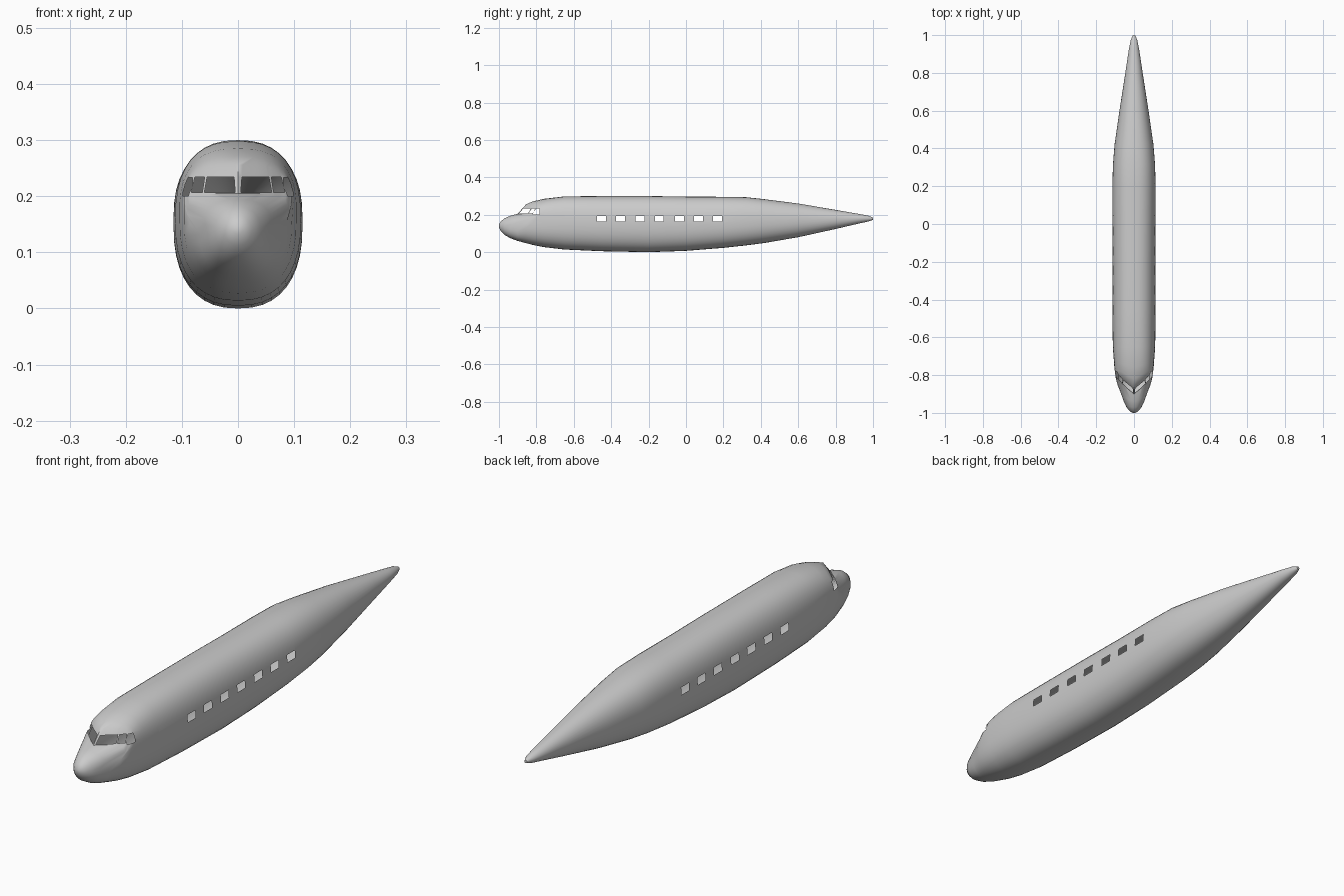
import bpy, bmesh, math
from mathutils import Vector

if "Cube" in bpy.data.objects:
    bpy.data.objects.remove(bpy.data.objects["Cube"])

SEG = 40
# stations: y, top z, bottom z, half width, upper squareness, sweep of the upper half
ROWS = [
    (-1.0, .148, .132, .008, 2.0, 0), (-.99, .165, .112, .024, 2.0, 0),
    (-.97, .181, .092, .040, 2.2, .1), (-.94, .194, .075, .054, 2.8, .4),
    (-.90, .205, .060, .068, 5.0, .85), (-.855, .256, .048, .086, 3.5, .75),
    (-.82, .271, .039, .096, 3.0, .55), (-.76, .285, .027, .104, 2.7, .3),
    (-.65, .298, .014, .112, 2.5, 0), (-.45, .300, .005, .115, 2.4, 0),
    (-.2, .300, .000, .115, 2.4, 0), (0, .297, .007, .115, 2.4, 0),
    (.2, .296, .023, .115, 2.4, 0), (.32, .294, .036, .111, 2.4, 0),
    (.42, .283, .049, .103, 2.3, 0), (.6, .260, .080, .077, 2.2, 0),
    (.8, .226, .124, .046, 2.1, 0), (.92, .205, .152, .028, 2.0, 0),
    (.975, .195, .164, .017, 2.0, 0), (1.0, .184, .173, .006, 2.0, 0),
]


def half_width(y):
    for a, b in zip(ROWS, ROWS[1:]):
        if y <= b[0]:
            return a[3] + (b[3] - a[3]) * (y - a[0]) / (b[0] - a[0])
    return ROWS[-1][3]


def ring(row):
    y0, top, bot, _, n_up, sweep = row
    mid = (top + bot) / 2
    pts = []
    for i in range(SEG):
        t = 2 * math.pi * i / SEG
        c, s = math.cos(t), math.sin(t)
        n = n_up if s > 0 else min(n_up, 2.4)
        cx = math.copysign(abs(c) ** (2 / n), c)
        sz = math.copysign(abs(s) ** (2 / n), s)
        y = y0
        for _ in range(5):
            x = half_width(y) * cx
            y = y0 + sweep * min(abs(x), .078) * max(0, min(1, 2 * sz))
        pts.append((x, y, mid + sz * (top - bot) / 2))
    return pts


def cut_window(bm, axis, quad, allowed):
    """Cut a convex outline (u, z) along an axis and open the faces inside it."""
    us, zs = [p[0] for p in quad], [p[1] for p in quad]
    mid = Vector((sum(us) / 4, sum(zs) / 4))
    planes = []
    for k in range(4):
        p, q = Vector(quad[k]), Vector(quad[(k + 1) % 4])
        nrm = Vector((q.y - p.y, p.x - q.x)).normalized()
        if nrm.dot(mid - p) > 0:
            nrm = -nrm
        planes.append((p, nrm))

    def near(f):
        fu = [v.co[axis] for v in f.verts]
        fz = [v.co.z for v in f.verts]
        return (max(fu) > min(us) and min(fu) < max(us) and
                max(fz) > min(zs) and min(fz) < max(zs))

    for p, nrm in planes:
        faces = [f for f in bm.faces if near(f) and (axis == 1 or f.calc_center_median().y < -.74)]
        geom = set(faces)
        for f in faces:
            geom.update(f.edges)
            geom.update(f.verts)
        co, no = Vector((0, 0, p.y)), Vector((0, 0, nrm.y))
        co[axis], no[axis] = p.x, nrm.x
        bmesh.ops.bisect_plane(bm, geom=list(geom), dist=1e-5, plane_co=co, plane_no=no)
    inside = []
    for f in bm.faces:
        c = f.calc_center_median()
        uv = Vector((c[axis], c.z))
        if allowed(c) and all((uv - p).dot(nrm) < 1e-6 for p, nrm in planes):
            inside.append(f)
    bmesh.ops.delete(bm, geom=inside, context='FACES')


# lofted fuselage skin
bm = bmesh.new()
rings = [[bm.verts.new(p) for p in ring(r)] for r in ROWS]
for a, b in zip(rings, rings[1:]):
    for i in range(SEG):
        j = (i + 1) % SEG
        bm.faces.new((a[i], a[j], b[j], b[i]))
bm.faces.new(rings[0])
bm.faces.new(rings[-1])
bmesh.ops.recalc_face_normals(bm, faces=bm.faces[:])

# cabin windows, open on both sides
for y in (-.452, -.35, -.245, -.143, -.036, .066, .168):
    cut_window(bm, 1, [(y - .024, .164), (y + .024, .164), (y + .024, .193), (y - .024, .193)],
               lambda c: abs(c.x) > .06)

# windscreen panes, mirrored
for s in (1, -1):
    for pane in ([(.005, .207), (.060, .207), (.055, .234), (.007, .234)],
                 [(.0635, .207), (.083, .207), (.077, .234), (.0595, .234)]):
        cut_window(bm, 0, [(s * x, z) for x, z in pane], lambda c: c.y < -.775)

# cockpit side panes
cut_window(bm, 1, [(-.819, .200), (-.782, .200), (-.782, .233), (-.812, .233)],
           lambda c: abs(c.x) > .082)

mesh = bpy.data.meshes.new("fuselage")
bm.to_mesh(mesh)
bm.free()
fuselage = bpy.data.objects.new("fuselage", mesh)
bpy.context.collection.objects.link(fuselage)
bpy.context.view_layer.objects.active = fuselage
fuselage.select_set(True)
bpy.ops.object.shade_smooth_by_angle(angle=math.radians(35))
